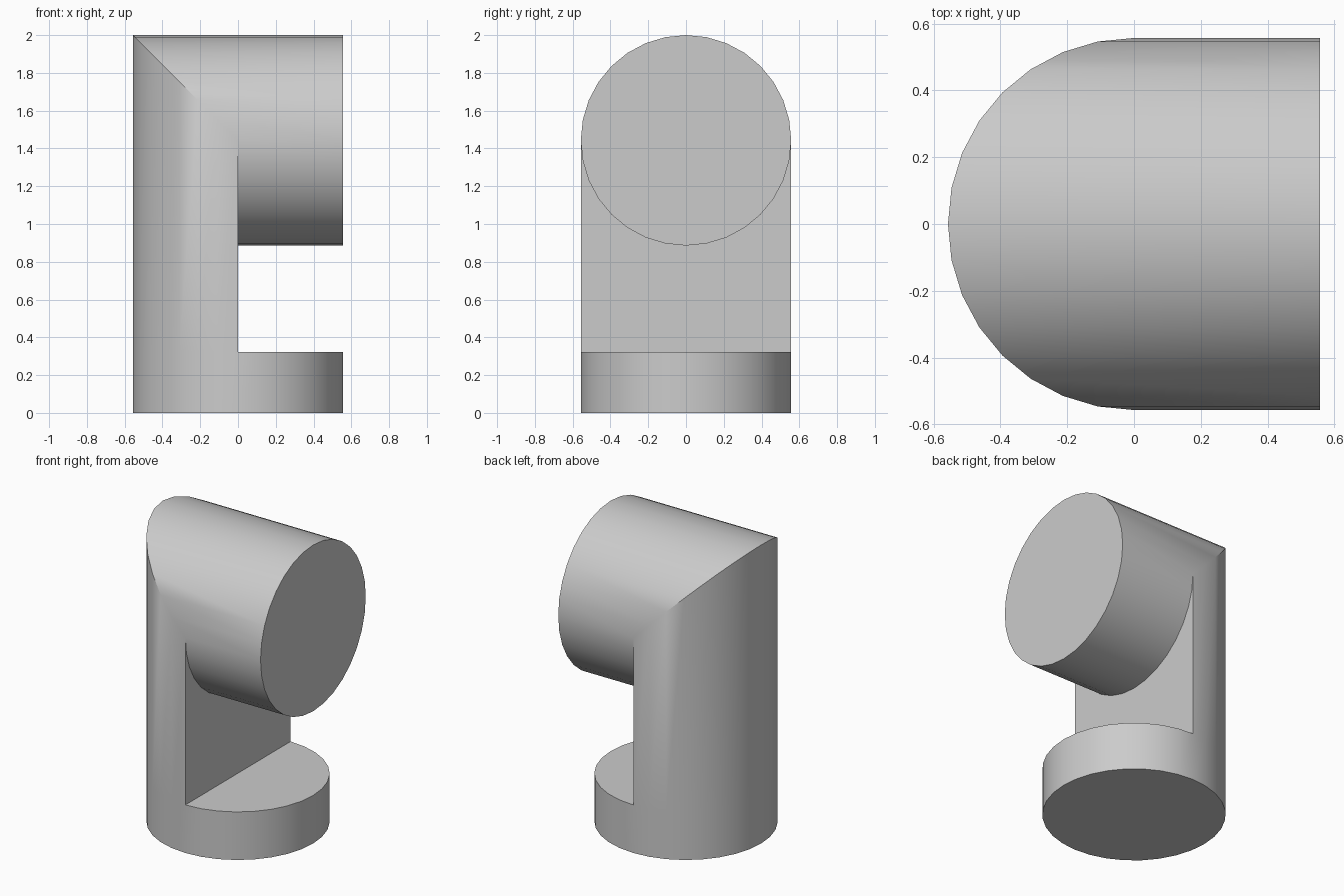
import bpy, bmesh, math

cube = bpy.data.objects.get("Cube")
if cube:
    bpy.data.objects.remove(cube)

N = 32              # sides of both round sections
H = N // 2
R = 0.557           # radius of column and arm
TOP = 2.0
AXIS = TOP - R      # height of the arm's axis
BASE = 0.322        # height of the base disc

grey = bpy.data.materials.new("light_grey")
grey.use_nodes = True
colour = (0.6, 0.6, 0.6, 1)
grey.diffuse_color = colour
grey.node_tree.nodes["Principled BSDF"].inputs["Base Color"].default_value = colour

bm = bmesh.new()
circle = [(R * math.cos(2 * math.pi * i / N), R * math.sin(2 * math.pi * i / N))
          for i in range(N)]

# Each ring starts at the +y side and runs round through -x (or +z)
floor = [bm.verts.new((-s, c, 0)) for c, s in circle]
shelf = [bm.verts.new((-s, c, BASE)) for c, s in circle]
# The upper half of the joint leans back along the mitre, the lower half is upright
joint = [bm.verts.new((-max(0, s), c, AXIS + s)) for c, s in circle]
end = [bm.verts.new((R, c, AXIS + s)) for c, s in circle]


def bridge(a, b, count):
    for i in range(count):
        j = (i + 1) % N
        bm.faces.new((a[i], a[j], b[j], b[i]))


bridge(floor, shelf, N)     # base disc side
bridge(shelf, joint, H)     # half-round column up to the mitre
bridge(joint, end, N)       # horizontal arm
bm.faces.new(floor)         # underside
bm.faces.new(end)           # arm end cap
bm.faces.new(shelf[H:] + [shelf[0]])                        # half-round shelf
bm.faces.new([shelf[0], shelf[H]] + joint[H:] + [joint[0]])  # wall under the arm
bmesh.ops.recalc_face_normals(bm, faces=bm.faces)

mesh = bpy.data.meshes.new("elbow_body")
bm.to_mesh(mesh)
bm.free()
mesh.materials.append(grey)
body = bpy.data.objects.new("elbow_body", mesh)
bpy.context.collection.objects.link(body)

# Smooth round sides, crisp edges
bpy.ops.object.select_all(action='DESELECT')
body.select_set(True)
bpy.context.view_layer.objects.active = body
bpy.ops.object.shade_smooth_by_angle(angle=math.radians(30))
